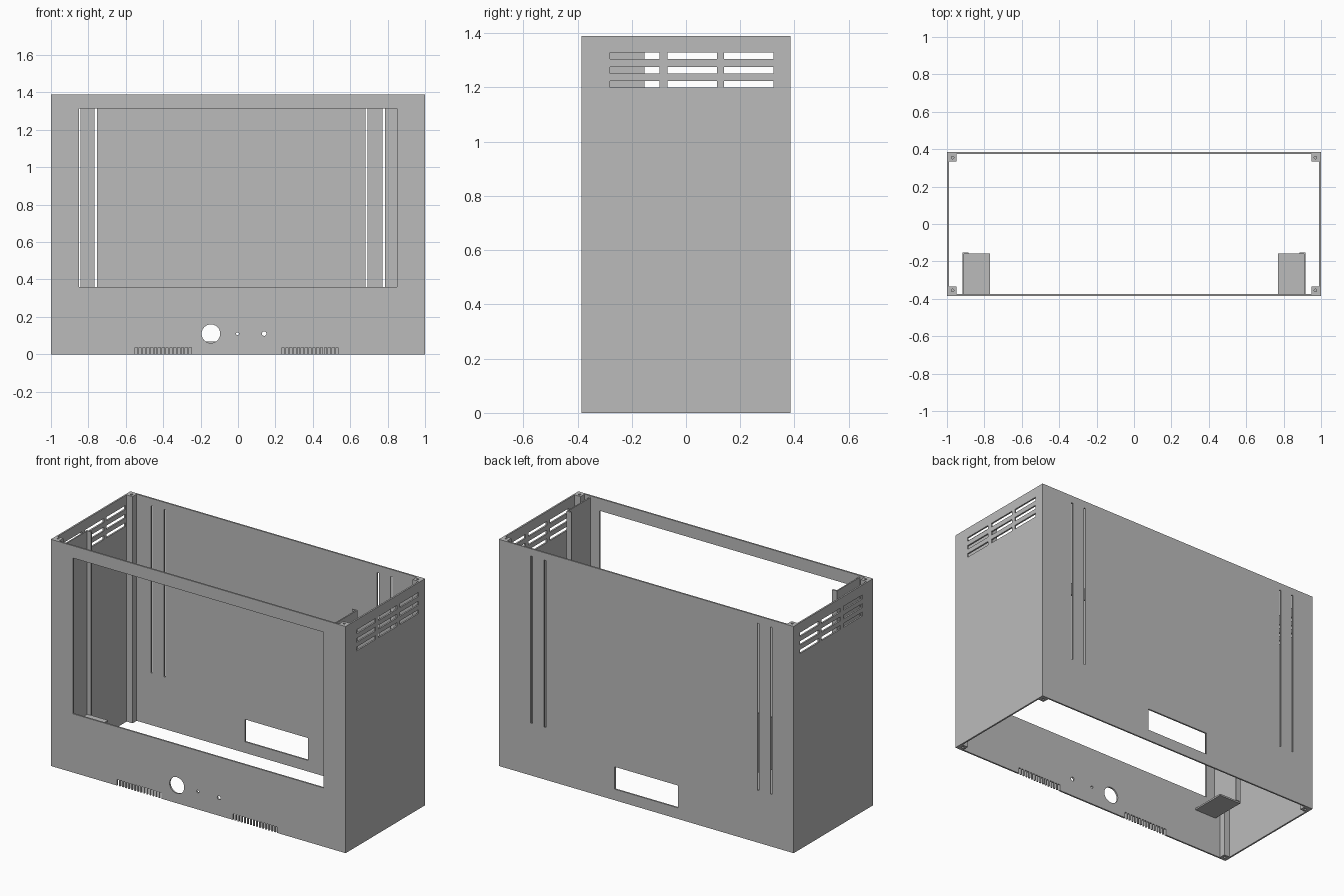
import bpy
import bmesh
from mathutils import Matrix, Vector

cube = bpy.data.objects.get("Cube")
if cube:
    bpy.data.objects.remove(cube, do_unlink=True)

W, D, H, T = 1.0, 0.385, 1.39, 0.01   # half width, half depth, height, wall

grey = bpy.data.materials.new("cabinet grey")
grey.use_nodes = True
grey.diffuse_color = (0.5, 0.5, 0.5, 1)
grey.node_tree.nodes["Principled BSDF"].inputs["Base Color"].default_value = (0.5, 0.5, 0.5, 1)


def add_box(bm, x0, x1, y0, y1, z0, z1):
    size = Vector((x1 - x0, y1 - y0, z1 - z0))
    mid = Vector((x0 + x1, y0 + y1, z0 + z1)) / 2
    bmesh.ops.create_cube(bm, size=1, matrix=Matrix.Translation(mid) @ Matrix.Diagonal(size.to_4d()))


def add_rod(bm, centre, radius, depth, axis="Z", sides=16):
    turn = Matrix.Rotation(1.5707963, 4, "X") if axis == "Y" else Matrix()
    bmesh.ops.create_cone(bm, cap_ends=True, segments=sides, radius1=radius, radius2=radius,
                          depth=depth, matrix=Matrix.Translation(centre) @ turn)


def make(name, bm):
    mesh = bpy.data.meshes.new(name)
    bm.to_mesh(mesh)
    bm.free()
    mesh.materials.append(grey)
    obj = bpy.data.objects.new(name, mesh)
    bpy.context.scene.collection.objects.link(obj)
    return obj


def cut(obj, bm):
    # Subtract the cutter mesh and discard it
    cutter = make("cutter", bm)
    cutter.hide_render = True
    mod = obj.modifiers.new("cut", "BOOLEAN")
    mod.operation, mod.solver, mod.object = "DIFFERENCE", "EXACT", cutter
    graph = bpy.context.evaluated_depsgraph_get()
    mesh = bpy.data.meshes.new_from_object(obj.evaluated_get(graph))
    obj.modifiers.clear()
    obj.data = mesh
    bpy.data.objects.remove(cutter, do_unlink=True)


# Cabinet shell, open at top and bottom
bm = bmesh.new()
add_box(bm, -W, W, -D, D, 0, H)
shell = make("cabinet_shell", bm)
bm = bmesh.new()
add_box(bm, -W + T, W - T, -D + T, D - T, -0.1, H + 0.1)
cut(shell, bm)

bm = bmesh.new()
front, back = (-D - 0.02, -D + 0.02), (D - 0.02, D + 0.02)
# Screen window, knob hole and two small holes in the front
add_box(bm, -0.85, 0.85, *front, 0.36, 1.315)
for x, r, sides in ((-0.145, 0.05, 24), (-0.003, 0.008, 12), (0.14, 0.012, 12)):
    add_rod(bm, (x, -D, 0.11), r, 0.04, "Y", sides)
# Comb of notches along the lower front edge
for start in (-0.55, 0.235):
    for i in range(15):
        x = start + i * 0.0206
        add_box(bm, x, x + 0.012, *front, -0.02, 0.037)
# Connector opening and tall slots in the back
add_box(bm, -0.214, 0.214, *back, 0.068, 0.205)
for x in (-0.848, -0.76, 0.687, 0.779):
    add_box(bm, x - 0.006, x + 0.006, *back, 0.32, 1.345)
# Vent slots in both sides
for side in (-W, W):
    for y in (-0.28, -0.068, 0.14):
        for z in (1.2, 1.252, 1.305):
            add_box(bm, side - 0.02, side + 0.02, y, y + 0.182, z, z + 0.024)
cut(shell, bm)

# Corner posts with screw holes in both ends
for sx, side in ((-1, "right"), (1, "left")):
    for sy, end in ((-1, "front"), (1, "back")):
        bm = bmesh.new()
        xs = sorted((sx * 0.95, sx * (W - T)))
        ys = sorted((sy * 0.335, sy * (D - T)))
        add_box(bm, *xs, *ys, 0, H)
        post = make(f"{end}_{side}_corner_post", bm)
        bm = bmesh.new()
        for z in (0, H):
            add_rod(bm, (sum(xs) / 2, sum(ys) / 2, z), 0.007, 0.1)
        cut(post, bm)

# Speaker brackets: shelf, upright wall and rear lip
for sx, side in ((-1, "right"), (1, "left")):
    for part, xa, xb, y0, y1, z0, z1 in (
            ("shelf", 0.77, 0.91, -0.375, -0.158, 0.245, 0.255),
            ("wall", 0.91, 0.918, -0.375, -0.153, 0.245, 1.38),
            ("lip", 0.885, 0.91, -0.161, -0.153, 0.255, 1.38)):
        bm = bmesh.new()
        add_box(bm, *sorted((sx * xa, sx * xb)), y0, y1, z0, z1)
        make(f"{side}_bracket_{part}", bm)
